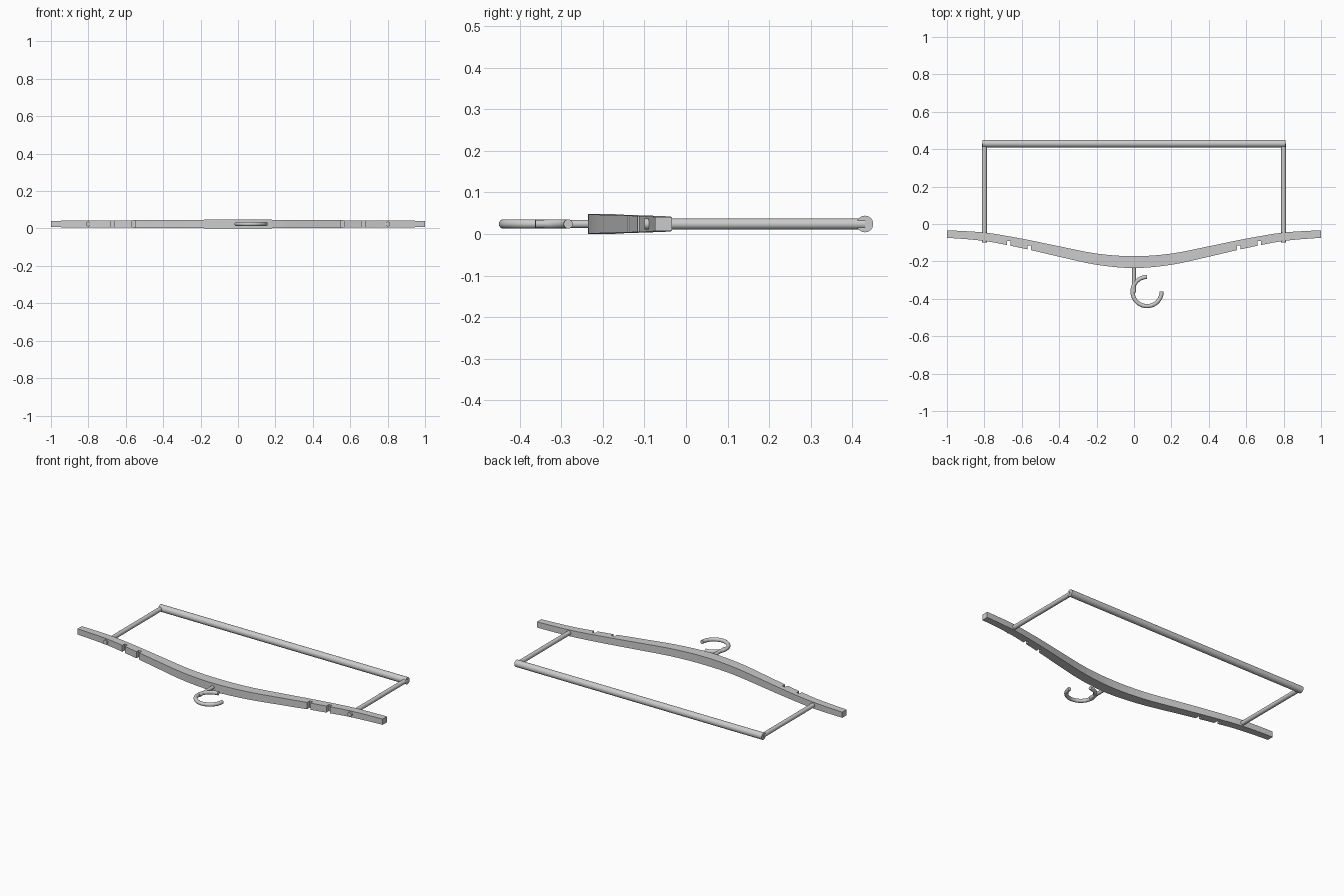
import bpy, bmesh, math
from mathutils import Vector

if "Cube" in bpy.data.objects:
    bpy.data.objects.remove(bpy.data.objects["Cube"])

Z = 0.024


def make_object(name, bm):
    bmesh.ops.recalc_face_normals(bm, faces=bm.faces)
    mesh = bpy.data.meshes.new(name)
    bm.to_mesh(mesh)
    bm.free()
    ob = bpy.data.objects.new(name, mesh)
    bpy.context.collection.objects.link(ob)
    return ob


def smooth(ob):
    bpy.ops.object.select_all(action='DESELECT')
    ob.select_set(True)
    bpy.context.view_layer.objects.active = ob
    bpy.ops.object.shade_smooth_by_angle(angle=math.radians(40))


def sweep(name, rings):
    # Skin a row of equal vertex rings and cap both ends
    bm = bmesh.new()
    loops = [[bm.verts.new(p) for p in ring] for ring in rings]
    n = len(loops[0])
    for a, b in zip(loops, loops[1:]):
        for i in range(n):
            j = (i + 1) % n
            bm.faces.new((a[i], a[j], b[j], b[i]))
    bm.faces.new(loops[0])
    bm.faces.new(loops[-1])
    return make_object(name, bm)


def tube(name, path, radius, sides=24):
    pts = [Vector(p) for p in path]
    rings = []
    for i, p in enumerate(pts):
        t = (pts[min(i + 1, len(pts) - 1)] - pts[max(i - 1, 0)]).normalized()
        side = Vector((-t.y, t.x, 0))
        rings.append([p + radius * (side * math.cos(a) + Vector((0, 0, math.sin(a))))
                      for a in (2 * math.pi * k / sides for k in range(sides))])
    ob = sweep(name, rings)
    smooth(ob)
    return ob


# Shoulder bar centreline (x, y), half of it
half = [(0, -.204), (.2, -.188), (.4, -.147), (.55, -.114),
        (.67, -.090), (.8, -.068), (1, -.054)]


def centre_y(x):
    x = abs(x)
    pts = [(-.2, -.188)] + half + [(1.2, -.048)]
    for i in range(1, len(pts) - 2):
        (xa, ya), (x0, y0), (x1, y1), (xb, yb) = pts[i - 1:i + 3]
        if x <= x1:
            t, h = (x - x0) / (x1 - x0), x1 - x0
            m0, m1 = h * (y1 - ya) / (x1 - xa), h * (yb - y0) / (xb - x0)
            return ((2*t**3 - 3*t*t + 1) * y0 + (t**3 - 2*t*t + t) * m0
                    + (3*t*t - 2*t**3) * y1 + (t**3 - t*t) * m1)
    return half[-1][1]


def bar_half_width(x):
    return 0.032 - 0.012 * abs(x)


# Curved, tapering shoulder bar
rings = []
for i in range(41):
    x = -1 + i / 20
    y, w, h = centre_y(x), bar_half_width(x), Z - 0.007 * abs(x)
    slope = (centre_y(min(x + .01, 1)) - centre_y(max(x - .01, -1))) / .02
    w *= math.hypot(1, slope)
    rings.append([(x, y - w, Z - h), (x, y + w, Z - h), (x, y + w, Z + h), (x, y - w, Z + h)])
bar = sweep("shoulder_bar", rings)

# Strap notches cut into the upper edge
bm = bmesh.new()
for s in (-1, 1):
    for x in (.56, .67):
        edge = centre_y(x) - bar_half_width(x)
        cube = bmesh.ops.create_cube(bm, size=1)["verts"]
        bmesh.ops.scale(bm, vec=(.02, .07, .2), verts=cube)
        bmesh.ops.translate(bm, vec=(s * x, edge - .013, Z), verts=cube)
cutter = make_object("notch_cutter", bm)
mod = bar.modifiers.new("notches", 'BOOLEAN')
mod.operation = 'DIFFERENCE'
mod.solver = 'EXACT'
mod.object = cutter
bpy.context.view_layer.objects.active = bar
bpy.ops.object.modifier_apply(modifier="notches")
bpy.data.objects.remove(cutter)

# Trouser bar and its two side rods
tube("trouser_bar", [(-.81, .43, Z), (.81, .43, Z)], .02)
for s, side in ((-1, "left"), (1, "right")):
    tube(side + "_side_rod", [(s * .8, -.1, Z), (s * .8, .43, Z)], .013)

# Hook with its straight shank
arc = [math.radians(90 + 270 * i / 48) for i in range(49)]
tube("hook", [(.07 + .078 * math.cos(a), -.361 + .078 * math.sin(a), Z) for a in arc], .011, 16)
tube("hook_shank", [(0, -.365, Z), (0, -.2, Z)], .01, 16)
